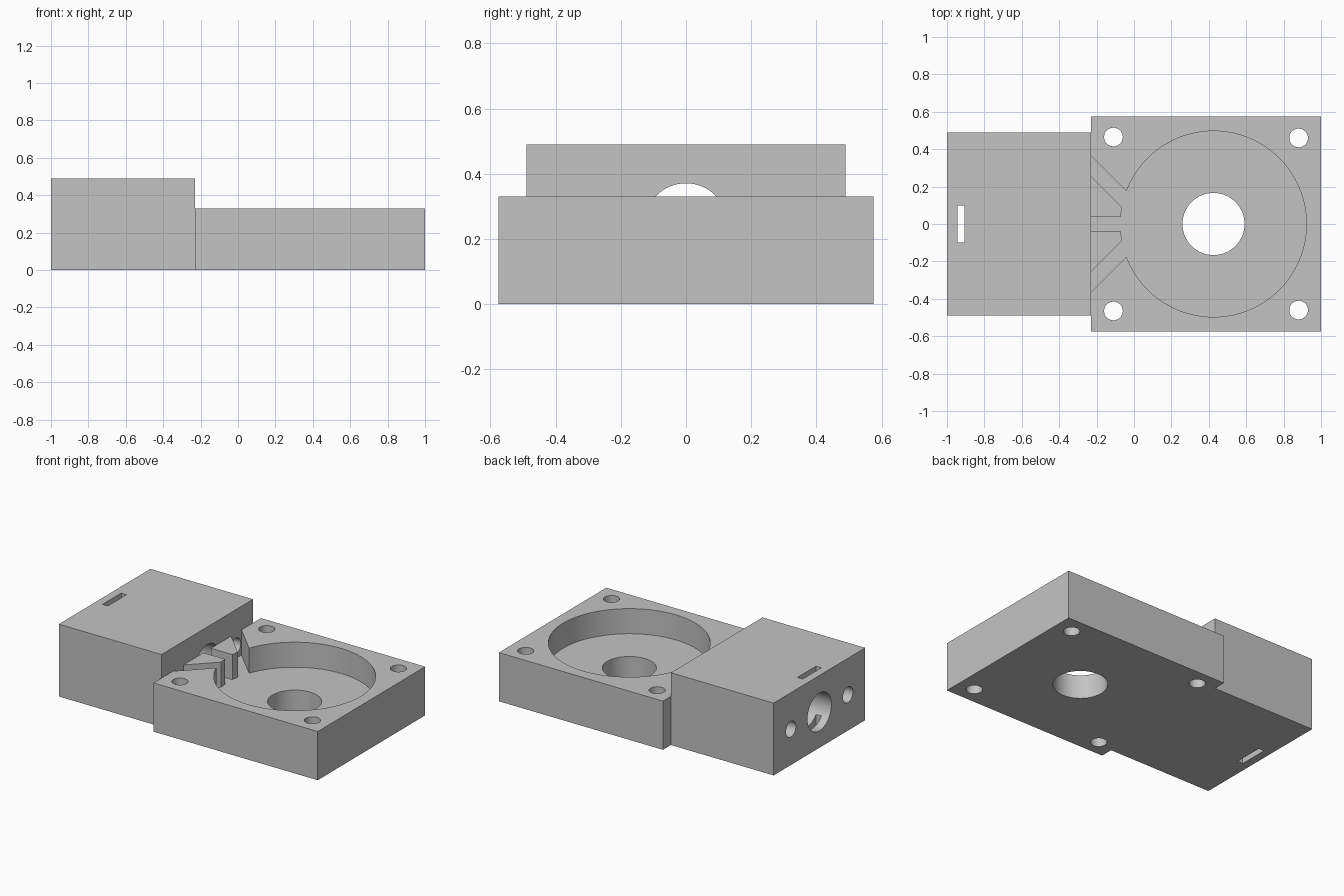
import bpy, bmesh, math
from mathutils import Matrix, Vector

if "Cube" in bpy.data.objects:
    bpy.data.objects.remove(bpy.data.objects["Cube"])

grey = bpy.data.materials.new("plain grey")
grey.use_nodes = True
colour = (0.55, 0.55, 0.55, 1)
grey.diffuse_color = colour
grey.node_tree.nodes["Principled BSDF"].inputs["Base Color"].default_value = colour


def finish(bm, name):
    bmesh.ops.recalc_face_normals(bm, faces=bm.faces)
    mesh = bpy.data.meshes.new(name)
    bm.to_mesh(mesh)
    bm.free()
    mesh.materials.append(grey)
    obj = bpy.data.objects.new(name, mesh)
    bpy.context.scene.collection.objects.link(obj)
    return obj


def prism(name, outline, z0, z1):
    bm = bmesh.new()
    face = bm.faces.new([bm.verts.new((x, y, z0)) for x, y in outline])
    top = bmesh.ops.extrude_face_region(bm, geom=[face])["geom"]
    verts = [v for v in top if isinstance(v, bmesh.types.BMVert)]
    bmesh.ops.translate(bm, verts=verts, vec=(0, 0, z1 - z0))
    return finish(bm, name)


def box(name, x0, x1, half_y, z0, z1):
    return prism(name, [(x0, -half_y), (x1, -half_y), (x1, half_y), (x0, half_y)], z0, z1)


def cylinder(name, radius, start, end, sides=64):
    a, b = Vector(start), Vector(end)
    turn = (b - a).to_track_quat("Z", "Y").to_matrix().to_4x4()
    bm = bmesh.new()
    bmesh.ops.create_cone(bm, cap_ends=True, segments=sides, radius1=radius, radius2=radius,
                          depth=(b - a).length, matrix=Matrix.Translation((a + b) / 2) @ turn)
    return finish(bm, name)


def combine(target, tool, operation="DIFFERENCE"):
    mod = target.modifiers.new("combine", "BOOLEAN")
    mod.operation, mod.solver, mod.object = operation, "EXACT", tool
    bpy.context.view_layer.objects.active = target
    bpy.ops.object.modifier_apply(modifier=mod.name)
    bpy.data.objects.remove(tool)


step_x, plate_top, floor_z = -0.23, 0.33, 0.16
basin_x = 0.425

# Plate with round basin, centre hole and corner holes
body = box("housing_body", step_x, 1, 0.575, 0, plate_top)
combine(body, cylinder("basin", 0.497, (basin_x, 0, floor_z), (basin_x, 0, 0.5), 96))
combine(body, cylinder("centre_hole", 0.166, (basin_x, 0, -0.1), (basin_x, 0, 0.5)))
for x, y in ((-0.11, 0.465), (0.88, 0.46)):
    for side in (1, -1):
        combine(body, cylinder("corner_hole", 0.05, (x, side * y, -0.1), (x, side * y, 0.5), 40))

# Channels feeding the basin: one straight, two slanted
combine(body, box("middle_channel", -0.3, 0.1, 0.04, floor_z, 0.5))
for side in (1, -1):
    slant = [(-0.3, 0.435), (-0.3, 0.325), (0, 0.025), (0, 0.135)]
    combine(body, prism("slanted_channel", [(x, side * y) for x, y in slant], floor_z, 0.5))

# Tall end block with lengthwise bores and an upright slot
block = box("end_block", -1, step_x, 0.49, 0, 0.49)
for y, radius in ((0, 0.128), (0.305, 0.053), (-0.305, 0.053)):
    combine(block, cylinder("bore", radius, (-1.1, y, 0.243), (-0.1, y, 0.243)))
combine(block, box("slot", -0.945, -0.905, 0.1, -0.1, 0.6))
combine(body, block, "UNION")

# Smooth the round walls, keep the edges crisp
bpy.ops.object.select_all(action="DESELECT")
body.select_set(True)
bpy.context.view_layer.objects.active = body
bpy.ops.object.shade_smooth_by_angle(angle=math.radians(30))
